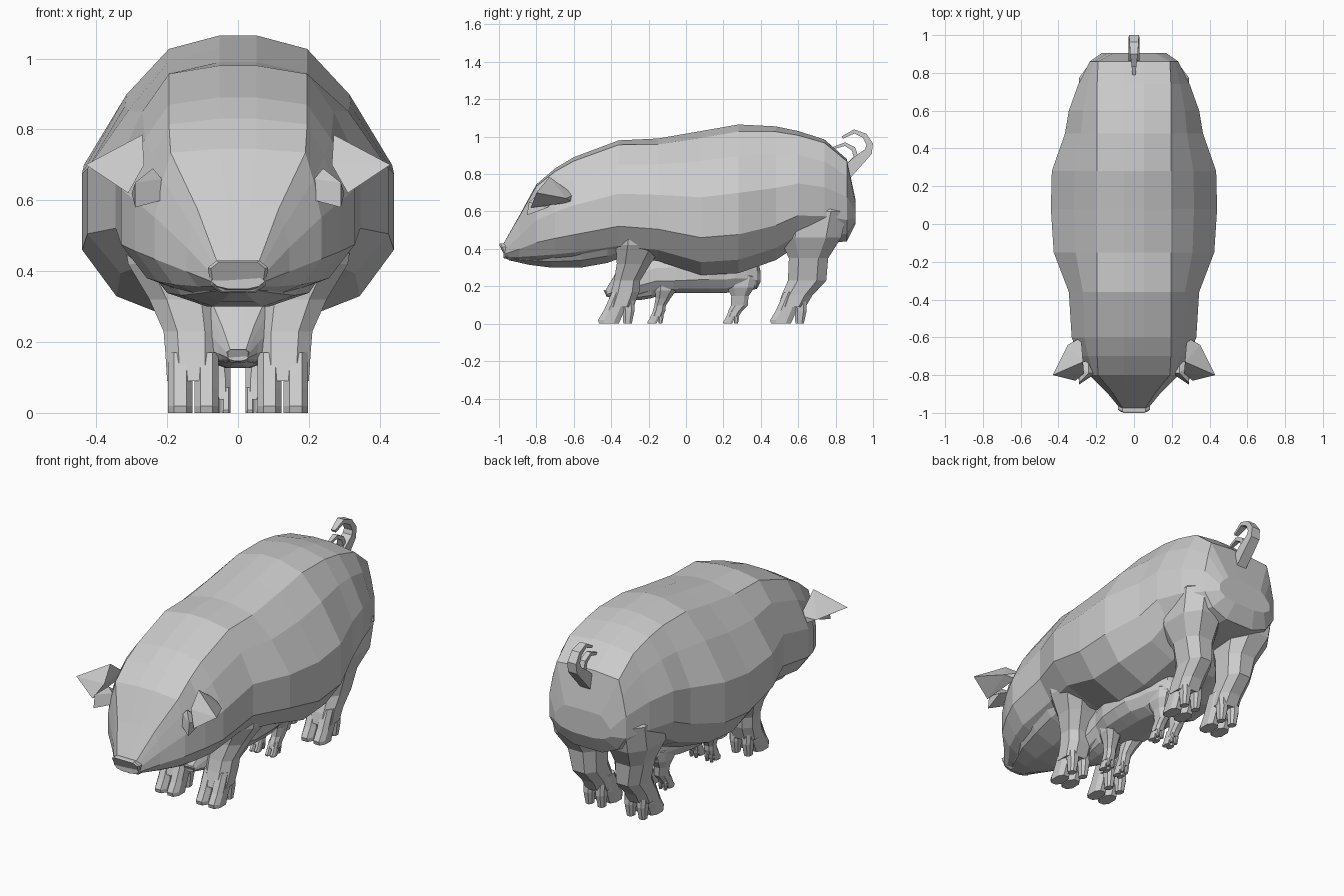
import bpy, bmesh, math
from mathutils import Vector

if "Cube" in bpy.data.objects:
    bpy.data.objects.remove(bpy.data.objects["Cube"])

grey = bpy.data.materials.new("light grey")
grey.diffuse_color = (0.6, 0.6, 0.6, 1)
grey.use_nodes = True
grey.node_tree.nodes["Principled BSDF"].inputs["Base Color"].default_value = grey.diffuse_color


def finish(name, bm, fit, mirror):
    for v in bm.verts:
        v.co = Vector(fit(*v.co))
    bmesh.ops.recalc_face_normals(bm, faces=bm.faces)
    me = bpy.data.meshes.new(name)
    bm.to_mesh(me)
    bm.free()
    me.materials.append(grey)
    ob = bpy.data.objects.new(name, me)
    bpy.context.collection.objects.link(ob)
    if mirror:
        ob.modifiers.new("mirror", 'MIRROR').use_mirror_merge = False


def loft(name, rings, fit, mirror=False):
    bm = bmesh.new()
    vs = [[bm.verts.new(p) for p in r] for r in rings]
    n = len(vs[0])
    for a, b in zip(vs, vs[1:]):
        for i in range(n):
            j = (i + 1) % n
            bm.faces.new((a[i], a[j], b[j], b[i]))
    bm.faces.new(vs[0])
    bm.faces.new(vs[-1])
    finish(name, bm, fit, mirror)


def hull(name, pts, fit, mirror=True):
    bm = bmesh.new()
    for p in pts:
        bm.verts.new(p)
    bmesh.ops.convex_hull(bm, input=bm.verts)
    finish(name, bm, fit, mirror)


def both(half):
    return half + [(-x, y, z) for x, y, z in reversed(half)]


def body_ring(y, zb, zt, w, tw):
    h = zt - zb
    prof = [(tw * .27, 1), (tw, 1 - .11 * w), (tw + (w - tw) * .5, .79),
            (w, .54), (w, .26), (w * .78, .09), (w * .38, 0)]
    return both([(x, y, zb + f * h) for x, f in prof])


def leg_ring(z, y0, y1, x0, x1):
    # eight-sided horizontal section
    cx, cy, a, b = (x0 + x1) / 2, (y0 + y1) / 2, (x1 - x0) / 2, (y1 - y0) / 2
    k = .5
    return [(cx + a * s, cy + b * t, z) for s, t in
            [(1, k), (k, 1), (-k, 1), (-1, k), (-1, -k), (-k, -1), (k, -1), (1, -k)]]


def toes(name, y, fit):
    # split hoof with two small claws behind
    for part, x0, x1 in (("inner", .055, .123), ("outer", .129, .197)):
        loft(name + "_" + part + "_toe", [
            leg_ring(.17, y + .075, y + .17, x0, x1),
            leg_ring(.07, y + .03, y + .14, x0, x1),
            leg_ring(.02, y, y + .12, x0, x1),
            leg_ring(.0, y + .005, y + .11, x0, x1)], fit, True)
        loft(name + "_" + part + "_claw", [
            leg_ring(.16, y + .12, y + .19, x0 + .005, x1 - .005),
            leg_ring(.07, y + .13, y + .195, x0 + .008, x1 - .008),
            leg_ring(.0, y + .135, y + .18, x0 + .015, x1 - .015)], fit, True)


def strip(name, pts, fit):
    # tapering square tube along a path in the yz plane
    rings = []
    for i, (y, z, r, w) in enumerate(pts):
        a, b = pts[max(i - 1, 0)], pts[min(i + 1, len(pts) - 1)]
        t = Vector((b[0] - a[0], b[1] - a[1])).normalized()
        ny, nz = -t.y * r, t.x * r
        rings.append([(w, y + ny, z + nz), (w, y - ny, z - nz),
                      (-w, y - ny, z - nz), (-w, y + ny, z + nz)])
    loft(name, rings, fit)


def pig(pre, fit, belly):
    # torso and head
    stations = [(-.975, .35, .43, .075, .06), (-.89, .335, .58, .145, .115),
                (-.80, .325, .745, .235, .19), (-.70, .325, .83, .29, .195),
                (-.60, .33, .89, .33, .195), (-.36, .36, .98, .345, .195),
                (-.15, .335, .99, .425, .195), (.08, .26, 1.03, .44, .195),
                (.28, .27, 1.065, .435, .195), (.48, .34, 1.055, .365, .195),
                (.60, .42, 1.03, .345, .195), (.74, .43, .985, .295, .195),
                (.86, .44, .88, .235, .19), (.905, .53, .67, .17, .11)]
    loft(pre + "_body", [body_ring(y, max(zb, belly) if y > -.5 else zb, zt, w, t)
                         for y, zb, zt, w, t in stations], fit)
    # lower jaw
    jaw = [(-.95, .36, .34, .06), (-.84, .38, .315, .13), (-.72, .39, .30, .20),
           (-.56, .41, .30, .25), (-.42, .43, .325, .27), (-.30, .45, .37, .26)]
    loft(pre + "_jaw", [both([(w, y, t), (w * .8, y, b + (t - b) * .35), (w * .35, y, b)])
                        for y, t, b, w in jaw], fit)
    # snout disc, leaning back at the bottom
    loft(pre + "_snout", [both([(.06 * s, -1 + d, .385 + .045 * s),
                                (.085 * s, -.99 + d, .385 + .025 * s),
                                (.078 * s, -.97 + d, .385 - .025 * s),
                                (.05 * s, -.955 + d, .385 - .045 * s)])
                          for s, d in ((.9, 0), (1, .008), (1, .035))], fit)
    # folded ears
    hull(pre + "_ear_flap", [(.27, -.73, .785), (.43, -.80, .70), (.31, -.83, .62),
                             (.265, -.79, .70), (.28, -.60, .69), (.35, -.64, .67),
                             (.30, -.61, .65)], fit)
    hull(pre + "_ear_fold", [(.215, -.80, .60), (.29, -.85, .58), (.29, -.84, .65),
                             (.24, -.79, .69), (.215, -.79, .66), (.24, -.72, .64),
                             (.30, -.74, .62)], fit)
    # front legs
    loft(pre + "_front_leg", [leg_ring(*s) for s in (
        (.55, -.37, -.08, .08, .33), (.42, -.375, -.12, .06, .31),
        (.32, -.37, -.19, .055, .25), (.23, -.385, -.245, .055, .21),
        (.17, -.40, -.25, .055, .205), (.09, -.425, -.28, .057, .2))], fit, True)
    toes(pre + "_front", -.47, fit)
    # back legs
    loft(pre + "_back_leg", [leg_ring(*s) for s in (
        (.70, .58, .78, .10, .22), (.60, .52, .86, .04, .29),
        (.46, .50, .83, .045, .285), (.35, .55, .76, .055, .235),
        (.23, .545, .75, .06, .205), (.15, .51, .675, .06, .2),
        (.09, .495, .64, .06, .2))], fit, True)
    toes(pre + "_back", .45, fit)
    # curled tail
    strip(pre + "_tail", [(.85, .80, .035, .03), (.92, .87, .03, .03), (.975, .92, .022, .028),
                          (.982, .96, .018, .026), (.955, 1.005, .014, .024),
                          (.90, 1.028, .011, .02), (.835, .995, .007, .012)], fit)
    strip(pre + "_tail_curl", [(.88, .85, .02, .02), (.91, .89, .014, .018),
                               (.895, .935, .012, .016), (.85, .96, .01, .014),
                               (.79, .94, .006, .008)], fit)


pig("sow", lambda x, y, z: (x, y, z), 0)
pig("piglet", lambda x, y, z: (x * .38, y * .44, z * .42), .39)
